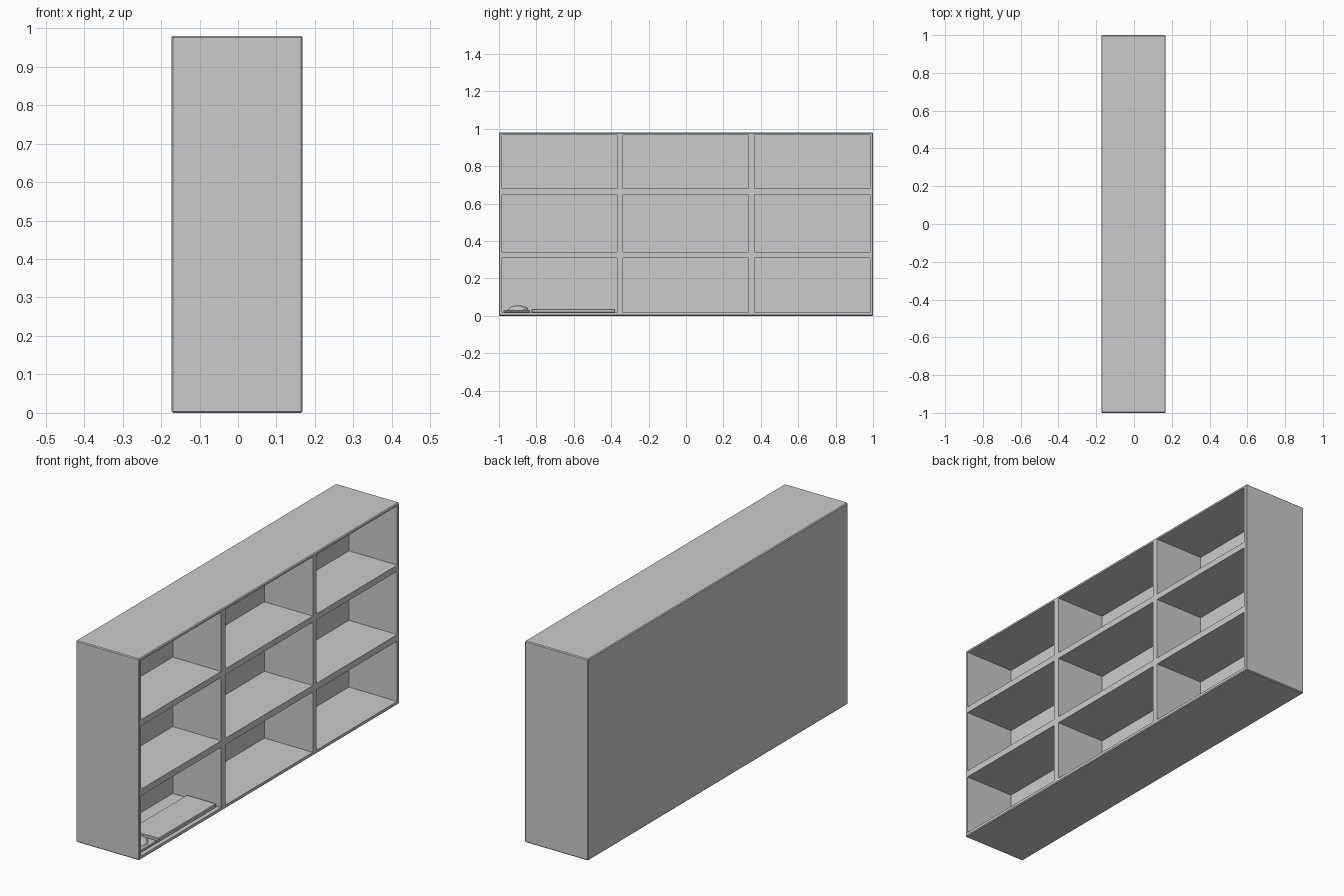
import bpy

if "Cube" in bpy.data.objects:
    bpy.data.objects.remove(bpy.data.objects["Cube"])

X0, X1 = -0.173, 0.168      # back and open face
BACK = -0.092               # inner face of the back panel
YS = [(-1, -0.984), (-0.37, -0.337), (0.335, 0.365), (0.984, 1)]   # uprights
ZS = [(0, 0.017), (0.31, 0.342), (0.65, 0.68), (0.968, 0.98)]      # shelves


def box(name, x, y, z, bevel=0):
    bpy.ops.mesh.primitive_cube_add(
        size=1, location=[(a + b) / 2 for a, b in (x, y, z)])
    o = bpy.context.object
    o.name = name
    o.scale = [b - a for a, b in (x, y, z)]
    bpy.ops.object.transform_apply(location=False, rotation=False, scale=True)
    if bevel:
        m = o.modifiers.new("bevel", 'BEVEL')
        m.width = bevel
        m.segments = 1
    return o


# Cabinet body with cubby openings cut out of it
cabinet = box("cabinet", (X0, X1), (-1, 1), (0, 0.98), 0.004)
for i in range(3):
    for j in range(3):
        cut = box("cubby_cutter", (BACK, 0.3), (YS[i][1], YS[i + 1][0]),
                  (ZS[j][1], ZS[j + 1][0]))
        cut.hide_render = True
        cut.hide_set(True)
        cut.display_type = 'WIRE'
        m = cabinet.modifiers.new("cubby", 'BOOLEAN')
        m.object = cut
        m.solver = 'EXACT'

# Keyboard and pad lying in the lower left cubby
floor = ZS[0][1]
box("keyboard", (-0.01, 0.15), (-0.825, -0.38), (floor, 0.036), 0.003)
box("mouse_pad", (-0.02, 0.15), (-0.975, -0.835), (floor, 0.03), 0.003)

# Mouse: low dome on the pad
bpy.ops.mesh.primitive_uv_sphere_add(segments=24, ring_count=12, radius=1,
                                     location=(0.07, -0.897, 0.03))
mouse = bpy.context.object
mouse.name = "mouse"
mouse.scale = (0.065, 0.055, 0.026)
bpy.ops.object.transform_apply(location=False, rotation=False, scale=True)
bpy.ops.object.shade_smooth_by_angle()
